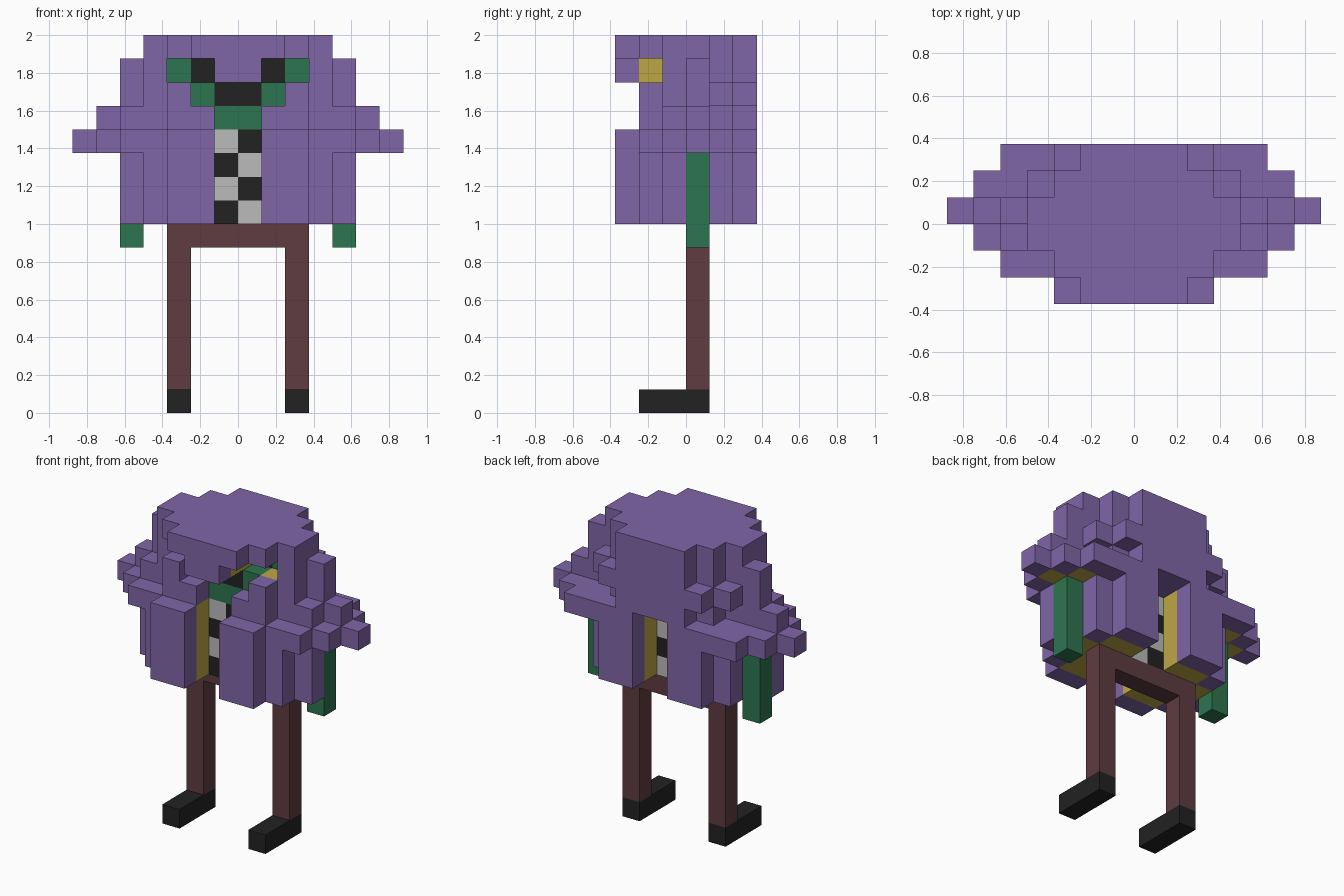
import bpy
import bmesh
import math
from mathutils import Vector

cube = bpy.data.objects.get("Cube")
if cube:
    bpy.data.objects.remove(cube, do_unlink=True)

U = 0.125  # size of one block


def material(name, rgb):
    m = bpy.data.materials.new(name)
    m.use_nodes = True
    m.diffuse_color = (*rgb, 1)
    bsdf = next(n for n in m.node_tree.nodes if n.type == 'BSDF_PRINCIPLED')
    bsdf.inputs["Base Color"].default_value = (*rgb, 1)
    return m


PURPLE = material("coat purple", (0.216, 0.133, 0.392))
YELLOW = material("lining yellow", (0.515, 0.385, 0.061))
GREEN = material("skin green", (0.027, 0.178, 0.080))
BROWN = material("trouser brown", (0.112, 0.045, 0.052))
BLACK = material("black", (0.016, 0.016, 0.016))
WHITE = material("shirt pale grey", (0.497, 0.497, 0.497))

owner = {}  # block -> part name
parts = {}  # part name -> list of materials


def fill(name, mats, boxes, sides=(1, -1)):
    """Claim blocks for a part; boxes are (x0, x1, y0, y1, z0, z1), mirrored in x."""
    parts[name] = mats
    for x0, x1, y0, y1, z0, z1 in boxes:
        for x in range(x0, x1):
            for y in range(y0, y1):
                for z in range(z0, z1):
                    for s in sides:
                        owner[(x if s > 0 else -1 - x, y, z)] = name


# Limbs
for side, s in (("left", 1), ("right", -1)):
    fill(side + "_shoe", [BLACK], [(2, 3, -2, 1, 0, 1)], (s,))
    fill(side + "_leg", [BROWN], [(2, 3, 0, 1, 1, 7)], (s,))
    fill(side + "_arm", [GREEN], [(4, 5, 0, 1, 7, 11)], (s,))
fill("hips", [BROWN], [(0, 3, 0, 1, 7, 8)])

# Yellow lining behind the coat
fill("coat_lining", [YELLOW], [
    (1, 3, -2, 2, 8, 12), (3, 4, -1, 1, 8, 12), (4, 5, -1, 1, 11, 12),
    (5, 6, 0, 1, 11, 12), (1, 3, -1, 0, 12, 13), (2, 3, -1, 0, 13, 14),
    (0, 1, -2, 0, 14, 15),
])

# Checked shirt
fill("shirt", [BLACK, WHITE], [(0, 1, -1, 1, 8, 12)])

# Head and dark face marks
fill("head", [GREEN], [
    (0, 3, 0, 1, 12, 15), (0, 1, -1, 0, 12, 13), (1, 2, -1, 0, 13, 14),
])
fill("mouth", [BLACK], [(0, 1, -1, 0, 13, 14)])
fill("eyes", [BLACK], [(1, 2, 0, 1, 14, 15)])

# Coat: skirt panels, then the wide shoulder tier
fill("coat", [PURPLE, YELLOW], [
    (1, 3, -3, -2, 8, 12), (3, 4, -2, -1, 8, 12), (4, 5, -1, 0, 8, 11),
    (3, 4, 1, 2, 8, 12), (1, 3, 2, 3, 8, 12),
    (4, 5, -2, -1, 11, 12), (5, 6, -1, 0, 11, 12), (6, 7, 0, 1, 11, 12),
    (4, 6, 1, 2, 11, 12), (3, 5, 2, 3, 11, 12),
])

# Hood: collar, locks and crown
fill("hood", [PURPLE], [
    (1, 3, -2, -1, 12, 13), (3, 5, -1, 0, 12, 13), (3, 6, 0, 1, 12, 13),
    (0, 3, 1, 2, 12, 15), (0, 2, 2, 3, 12, 15),
    (2, 3, -2, -1, 13, 14), (3, 4, -1, 0, 13, 15), (3, 5, 0, 1, 13, 15),
    (3, 4, 1, 2, 13, 14), (2, 3, 2, 3, 13, 14),
    (0, 1, -3, -2, 14, 15),
    (0, 2, -3, 3, 15, 16), (2, 3, -2, 2, 15, 16), (3, 4, -1, 1, 15, 16),
])


def face_material(name, cell, normal):
    x, y, z = cell
    if name == "shirt":  # chequer pattern
        return (x + z) % 2 == 0
    if name == "coat":  # lined armpit
        return normal == (0, 0, -1) and y == 1 and z == 11 and x in (4, -5)
    return 0


NORMALS = [(1, 0, 0), (-1, 0, 0), (0, 1, 0), (0, -1, 0), (0, 0, 1), (0, 0, -1)]


def build(name, mats):
    """Make the outer skin of one part, with flat areas merged."""
    bm = bmesh.new()
    for cell, part in owner.items():
        if part != name:
            continue
        centre = Vector(cell) + Vector((0.5, 0.5, 0.5))
        for n in NORMALS:
            if tuple(c + d for c, d in zip(cell, n)) in owner:
                continue
            nv = Vector(n)
            a = Vector((n[1], n[2], n[0]))
            b = nv.cross(a)
            corners = [centre + nv / 2 + (a * i + b * j) / 2
                       for i, j in ((-1, -1), (1, -1), (1, 1), (-1, 1))]
            f = bm.faces.new([bm.verts.new(c * U) for c in corners])
            f.material_index = int(face_material(name, cell, n))
    bmesh.ops.remove_doubles(bm, verts=bm.verts[:], dist=1e-4)
    bmesh.ops.dissolve_limit(bm, angle_limit=math.radians(1), verts=bm.verts[:],
                             edges=bm.edges[:], delimit={'MATERIAL'})
    mesh = bpy.data.meshes.new(name)
    bm.to_mesh(mesh)
    bm.free()
    for m in mats:
        mesh.materials.append(m)
    bpy.context.collection.objects.link(bpy.data.objects.new(name, mesh))


for part_name, part_mats in parts.items():
    build(part_name, part_mats)
